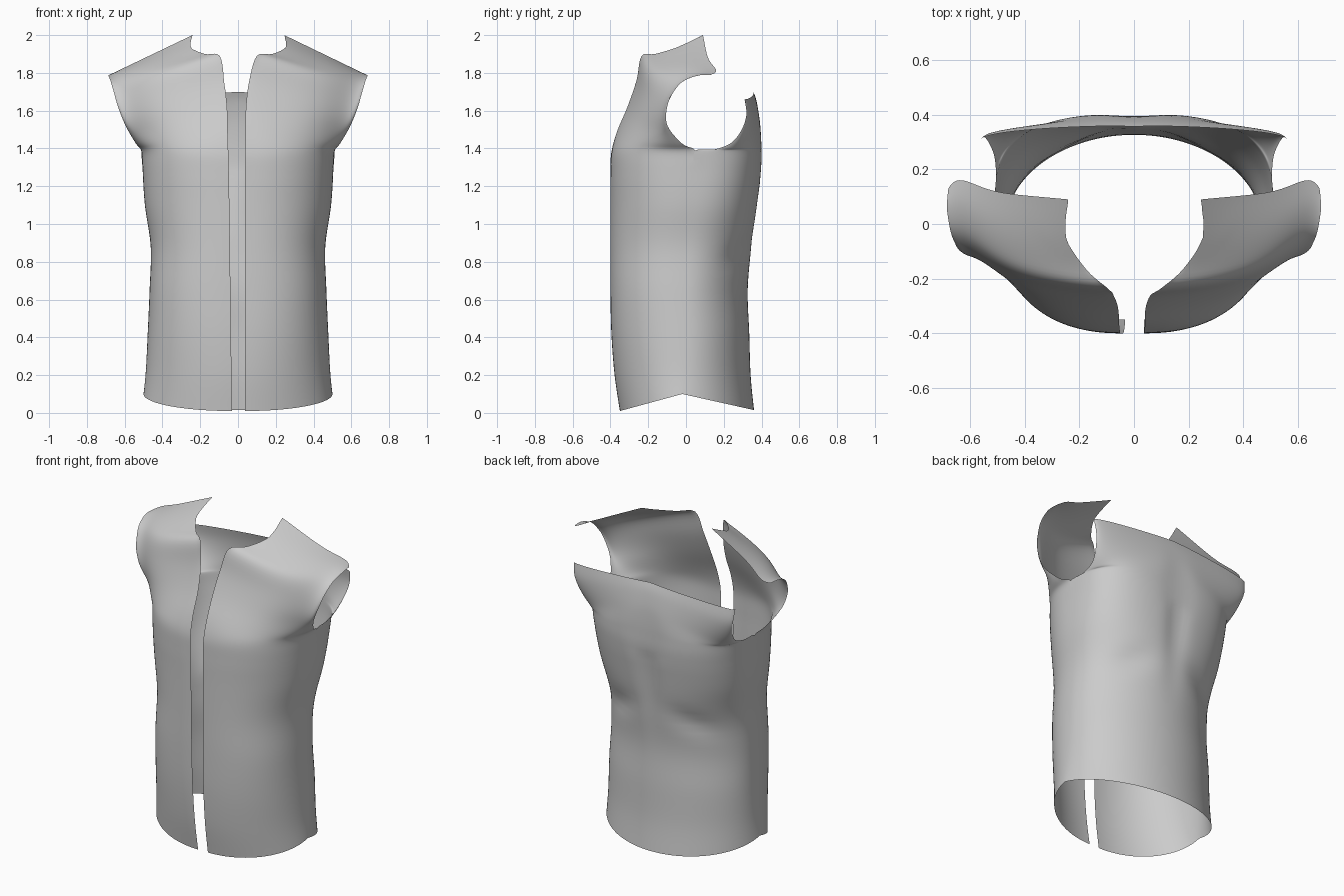
import bpy, bmesh, math

if "Cube" in bpy.data.objects:
    bpy.data.objects.remove(bpy.data.objects["Cube"])

STEPS, COLS = 5, 36

# side seam shared by front and back, hem to underarm
SEAM = [(.50, -.02, .10), (.488, -.01, .22), (.478, 0, .42), (.468, 0, .65),
        (.462, .01, .88), (.493, .02, 1.1), (.506, .04, 1.3), (.512, .05, 1.388)]

# front: centre edge (x, y, z) and roundness per row
FRONT_EDGE = [(.036, -.35, .01), (.036, -.378, .2), (.036, -.395, .42), (.036, -.40, .65),
              (.036, -.40, .88), (.036, -.40, 1.1), (.037, -.40, 1.28), (.038, -.395, 1.38),
              (.04, -.365, 1.49), (.042, -.31, 1.62), (.06, -.262, 1.76), (.10, -.235, 1.89),
              (.18, -.165, 1.90), (.25, -.05, 1.935), (.245, .09, 2.0)]
FRONT_ROUND = [2, 2.05, 2.2, 2.3, 2.25, 2.2, 2.3, 2.3, 2.1, 1.8, 1.7, 1.55, 1.4, 1.2, 1]
FRONT_ARMHOLE = [(.54, -.02, 1.425), (.595, -.098, 1.52), (.635, -.1, 1.62),
                 (.658, -.065, 1.70), (.675, -.015, 1.755), (.685, .06, 1.785), (.68, .13, 1.79)]

# back: spine line and roundness per row
BACK_EDGE = [(0, .36, .015), (0, .342, .2), (0, .335, .42), (0, .328, .65), (0, .352, .88),
             (0, .38, 1.1), (0, .402, 1.28), (0, .403, 1.38), (0, .402, 1.46),
             (0, .397, 1.54), (0, .388, 1.6), (0, .375, 1.66), (0, .36, 1.70)]
BACK_ROUND = [2, 2, 2, 1.95, 2.1, 2.5, 2.8, 2.9, 2.6, 2.2, 2, 1.9, 1.9]
BACK_ARMHOLE = [(.505, .15, 1.395), (.51, .24, 1.43), (.53, .295, 1.5),
                (.55, .32, 1.58), (.56, .31, 1.66)]


def spline(pts):
    """Smooth curve through rows of numbers."""
    out = []
    for i in range(len(pts) - 1):
        p = [pts[max(0, min(len(pts) - 1, i + k))] for k in (-1, 0, 1, 2)]
        for s in range(STEPS):
            t = s / STEPS
            out.append([.5 * (2 * b + (c - a) * t + (2 * a - 5 * b + 4 * c - d) * t * t
                              + (3 * b - a - 3 * c + d) * t ** 3) for a, b, c, d in zip(*p)])
    return out + [list(pts[-1])]


def dent(x, z, cx, cz, wx, wz):
    return math.exp(-((x - cx) / wx) ** 2 - ((z - cz) / wz) ** 2)


def add_panel(bm, edge, side, rounds, sx, back=False):
    """Sheet whose rows are superellipse quarters from centre edge to side edge."""
    rows = spline([(*e, *s, r) for e, s, r in zip(edge, side, rounds)])
    grid = []
    for cx, cy, cz, ex, ey, ez, n in rows:
        if sx < 0 and not back:   # left opening edge slants outward
            cx += .02 * min(cz / 1.6, 1) * max(0, min(1, (1.9 - cz) / .15)) - .004
        w = max(0, min(1, (cz - .2) / .8))
        line = []
        for j in range(COLS + 1):
            t = j / COLS * math.pi / 2
            f = math.sin(t) ** (2 / n)
            g = max(0, math.cos(t)) ** (2 / n)
            x, y = cx + (ex - cx) * f, ey + (cy - ey) * g
            z = cz + (ez - cz) * (w * f + (1 - w) * (1 - g))   # hem rises toward the seam
            if back:              # spine groove and waist creases
                y -= .018 * dent(x, z, 0, 1.2, .07, .35)
                y -= .018 * dent(x, z, .26, .86 - .3 * (x - .25), .13, .07)
            else:                 # hollow beside the armhole
                y += .8 * f ** 8 * (1 - f) * max(0, min(1, (ez - 1.39) / .1))
            line.append(bm.verts.new((sx * x, y, z)))
        grid.append(line)
    for a, b in zip(grid, grid[1:]):
        for j in range(COLS):
            q = (a[j], a[j + 1], b[j + 1], b[j])
            bm.faces.new(q if (sx > 0) != back else q[::-1])


# vest body: two open front panels and one back, welded at the seams
bm = bmesh.new()
for sx in (1, -1):
    add_panel(bm, FRONT_EDGE, SEAM + FRONT_ARMHOLE, FRONT_ROUND, sx)
    add_panel(bm, BACK_EDGE, SEAM + BACK_ARMHOLE, BACK_ROUND, sx, True)
bmesh.ops.remove_doubles(bm, verts=bm.verts, dist=.0035)
# relax the chest and upper back around the armholes
inner = [v for v in bm.verts if not v.is_boundary and 1.25 < v.co.z < 1.9]
for _ in range(6):
    bmesh.ops.smooth_vert(bm, verts=inner, factor=.5, use_axis_x=True, use_axis_y=True, use_axis_z=True)
me = bpy.data.meshes.new("vest_body")
bm.to_mesh(me)
bm.free()
vest = bpy.data.objects.new("vest_body", me)
bpy.context.collection.objects.link(vest)
me.shade_smooth()
